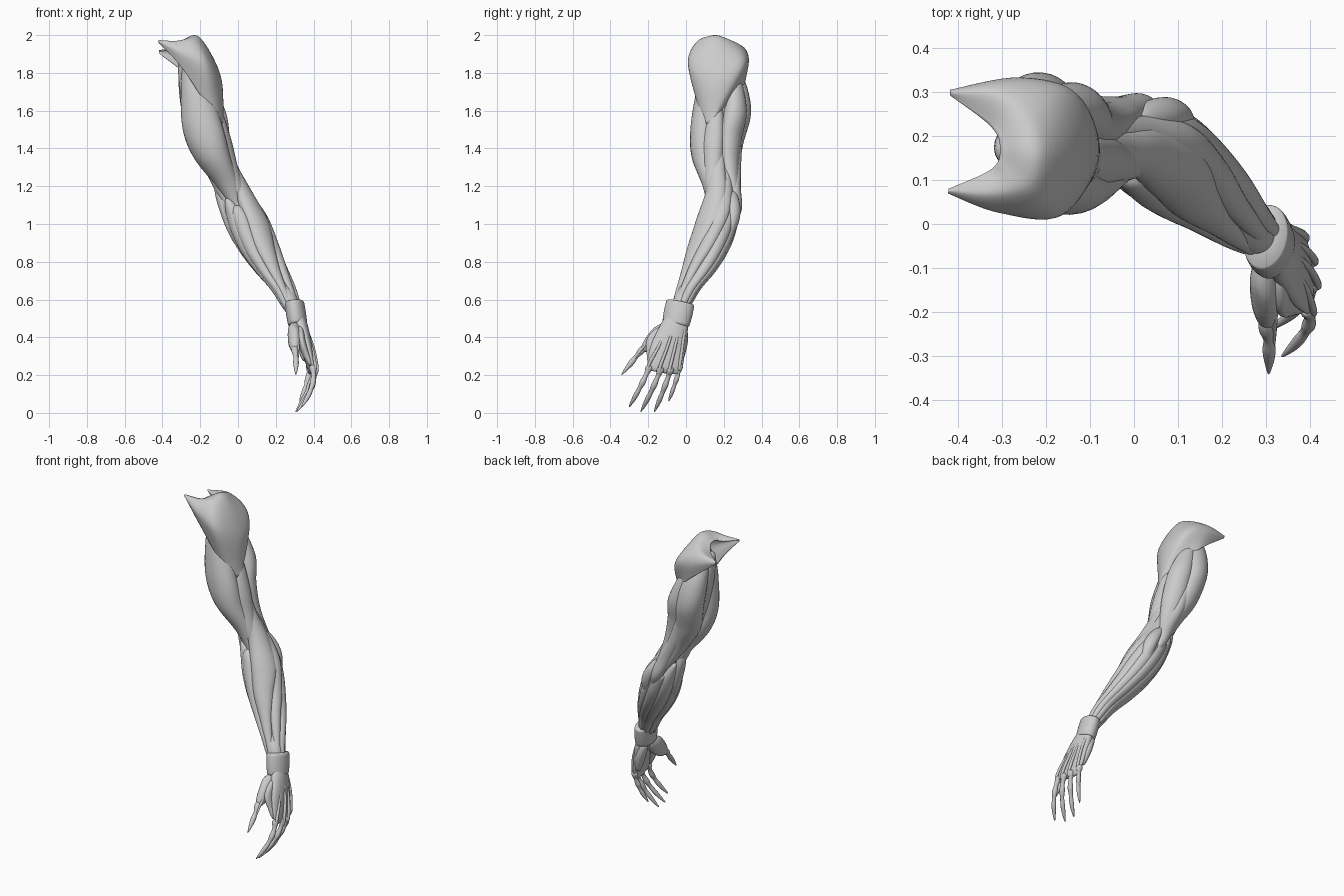
import bpy, bmesh, math
from mathutils import Vector

def catmull(rows, steps):
    """Smooth curve through rows of numbers."""
    out, n = [], len(rows)
    for i in range(n - 1):
        p0, p1, p2, p3 = (rows[max(i - 1, 0)], rows[i], rows[i + 1], rows[min(i + 2, n - 1)])
        for s in range(steps + (i == n - 2)):
            t = s / steps
            out.append([0.5 * (2*b + (c - a)*t + (2*a - 5*b + 4*c - d)*t*t + (3*b - a - 3*c + d)*t**3)
                        for a, b, c, d in zip(p0, p1, p2, p3)])
    return out

def make(name, verts, faces):
    me = bpy.data.meshes.new(name)
    me.from_pydata(verts, [], faces)
    for p in me.polygons:
        p.use_smooth = True
    ob = bpy.data.objects.new(name, me)
    bpy.context.collection.objects.link(ob)
    return ob

def skin(name, rings):
    """Closed loft through rings of points."""
    n = len(rings[0])
    verts = [v for r in rings for v in r]
    faces = [(k*n + i, k*n + (i + 1) % n, (k + 1)*n + (i + 1) % n, (k + 1)*n + i)
             for k in range(len(rings) - 1) for i in range(n)]
    faces += [tuple(range(n))[::-1], tuple(range(len(verts) - n, len(verts)))]
    ob = make(name, verts, faces)
    bm = bmesh.new()
    bm.from_mesh(ob.data)
    bmesh.ops.recalc_face_normals(bm, faces=bm.faces)
    bm.to_mesh(ob.data)
    bm.free()
    return ob

def rounding(k, n, power):
    return max(0.03, math.sqrt(max(0, 1 - abs(2*k/(n - 1) - 1)**power)))

def tube(name, rows, wide=(0.2, 0.98, 0), steps=8, n=18, power=10):
    """Rows of x, y, z, half width, half depth, square to the path."""
    pts, rings = catmull(rows, steps), []
    for k, p in enumerate(pts):
        c = Vector(p[:3])
        t = (Vector(pts[min(k + 1, len(pts) - 1)][:3]) - Vector(pts[max(k - 1, 0)][:3])).normalized()
        u = Vector(wide)
        u = (u - t*u.dot(t)).normalized()
        v, f = t.cross(u), rounding(k, len(pts), power)
        rings.append([c + u*math.cos(a)*p[3]*f + v*math.sin(a)*p[4]*f
                      for a in (2*math.pi*i/n for i in range(n))])
    return skin(name, rings)

# Limb axis: z, x, y, radius
AXIS = [(2.0, -.26, .17, .1), (1.75, -.215, .18, .12), (1.6, -.19, .185, .12), (1.4, -.14, .17, .12),
        (1.2, -.035, .185, .095), (1.1, .01, .18, .105), (1.0, .055, .16, .12), (.9, .092, .13, .118),
        (.8, .148, .092, .106), (.7, .21, .038, .083), (.6, .275, -.025, .06), (.5, .307, -.045, .052)]

def axis(z):
    for a, b in zip(AXIS, AXIS[1:]):
        if z >= b[0]:
            t = (a[0] - z)/(a[0] - b[0])
            return [p + (q - p)*t for p, q in zip(a[1:], b[1:])]
    return AXIS[-1][1:]

def muscle(name, rows, n=28, power=6):
    """Rows of z, angle round the limb, distance from its axis, half width, half depth."""
    ctl = []
    for z, ang, dist, w, d in rows:
        a, (x, y, _) = math.radians(ang), axis(z)
        ctl.append((x + dist*math.cos(a), y + dist*math.sin(a), z, w, d, a))
    pts, rings = catmull(ctl, 9), []
    for k, (x, y, z, w, d, a) in enumerate(pts):
        f = rounding(k, len(pts), power)
        o, s = Vector((math.cos(a), math.sin(a), 0)), Vector((-math.sin(a), math.cos(a), 0))
        rings.append([Vector((x, y, z)) + s*math.cos(q)*w*f + o*math.sin(q)*d*f
                      for q in (2*math.pi*i/n for i in range(n))])
    return skin(name, rings)

# Deep core of the limb
muscle("arm_core", [(z, 0, 0, axis(z)[2]*.7, axis(z)[2]*.7)
                    for z in (1.92, 1.75, 1.6, 1.4, 1.2, 1.1, 1.0, .9, .8, .7, .6, .5)], power=14)

# Deltoid: columns from front horn round to back horn, rows inner edge to lower edge
cols = [
    [(-.422, .08, 1.972), (-.422, .075, 1.974), (-.422, .069, 1.968), (-.42, .072, 1.96)],
    [(-.34, .115, 1.955), (-.325, .065, 1.968), (-.305, .025, 1.91), (-.30, .045, 1.83)],
    [(-.31, .14, 1.965), (-.235, .08, 1.98), (-.165, .02, 1.84), (-.165, .06, 1.63)],
    [(-.305, .17, 1.965), (-.205, .16, 1.99), (-.092, .155, 1.78), (-.088, .105, 1.53)],
    [(-.31, .20, 1.955), (-.235, .25, 1.965), (-.13, .295, 1.83), (-.085, .175, 1.59)],
    [(-.34, .235, 1.925), (-.31, .30, 1.94), (-.26, .333, 1.87), (-.21, .31, 1.74)],
    [(-.418, .292, 1.915), (-.418, .298, 1.92), (-.418, .305, 1.912), (-.415, .302, 1.90)]]
flat = catmull([[v for p in c for v in p] for c in cols], 8)
grid = [catmull([r[i:i + 3] for i in (0, 3, 6, 9)], 8) for r in flat]
m = len(grid[0])
delt = make("deltoid", [p for c in grid for p in c],
            [(i*m + j, i*m + j + 1, (i + 1)*m + j + 1, (i + 1)*m + j)
             for i in range(len(grid) - 1) for j in range(m - 1)])
sol = delt.modifiers.new("thickness", "SOLIDIFY")
sol.thickness, sol.offset, sol.thickness_clamp = .02, -1, 1.0

# Upper arm muscles
muscle("biceps", [(1.88, -120, .05, .05, .04), (1.7, -105, .062, .085, .07), (1.5, -105, .075, .11, .08),
                  (1.35, -112, .06, .1, .085), (1.2, -115, .04, .065, .06), (1.08, -120, .04, .03, .03),
                  (.98, -115, .05, .015, .015)])
muscle("brachialis", [(1.65, -10, .075, .03, .03), (1.45, -25, .075, .06, .045), (1.3, -45, .05, .055, .05),
                      (1.08, -60, .04, .03, .03)])
muscle("inner_brachialis", [(1.45, 195, .07, .04, .03), (1.3, 190, .05, .05, .045), (1.15, 190, .055, .04, .04),
                            (1.02, 200, .05, .025, .025)])
muscle("coracobrachialis", [(1.9, 190, .05, .035, .03), (1.7, 180, .07, .045, .03), (1.45, 175, .065, .03, .03)])
muscle("triceps_lateral_head", [(1.8, 75, .09, .04, .03), (1.6, 52, .098, .068, .055), (1.45, 52, .08, .068, .052),
                                (1.3, 70, .06, .055, .045), (1.12, 80, .085, .025, .02)])
muscle("triceps_long_head", [(1.86, 130, .07, .05, .04), (1.72, 112, .085, .075, .065), (1.58, 110, .09, .08, .075),
                             (1.42, 118, .075, .075, .062), (1.28, 122, .055, .06, .05), (1.1, 105, .085, .03, .025)])
muscle("triceps_tendon", [(1.55, 85, .1, .03, .03), (1.35, 90, .085, .04, .035), (1.2, 92, .07, .045, .035),
                          (1.08, 92, .088, .035, .032), (.98, 95, .085, .02, .02)])

# Elbow
muscle("elbow_anconeus", [(1.18, 62, .06, .03, .03), (1.09, 55, .09, .04, .034), (1.0, 62, .1, .035, .026),
                          (.88, 85, .085, .015, .015)])
muscle("inner_elbow", [(1.22, 175, .06, .025, .025), (1.13, 180, .082, .035, .03), (1.0, 178, .1, .035, .027),
                       (.88, 175, .1, .02, .02)])

# Forearm muscles
muscle("brachioradialis", [(1.45, 8, .07, .025, .025), (1.3, -12, .052, .045, .04), (1.17, -25, .05, .06, .05),
                           (1.02, -42, .066, .075, .055), (.88, -62, .074, .058, .046), (.74, -80, .062, .034, .028),
                           (.53, -95, .04, .018, .014)])
muscle("long_wrist_extensor", [(1.36, 35, .055, .022, .022), (1.2, 28, .045, .042, .036), (1.05, 10, .074, .048, .045),
                               (.9, -8, .08, .045, .042), (.75, -28, .065, .03, .028), (.53, -45, .04, .016, .014)])
for name, start, top in [("finger_extensor", 45, 1.17), ("small_finger_extensor", 76, 1.13),
                         ("ulnar_extensor", 108, 1.08), ("ulnar_flexor", 148, 1.16),
                         ("palmar_flexor", 190, 1.18), ("finger_flexor", 228, 1.14), ("radial_flexor", 258, 1.1)]:
    rows = []
    for k, z in enumerate((top, 1.05, .95, .85, .75, .65, .53)):
        r = axis(z)[2]
        rows.append((z, start - 6*k, r*.66, r*(.3 if k == 0 else .4), r*.33))
    muscle(name, rows)

# Wrist band
tube("wrist_band", [(.298, -.028, .59, .076, .05), (.307, -.042, .527, .077, .052), (.317, -.056, .462, .072, .05)],
     wide=(.15, .98, 0), n=32, power=16)

# Palm and thumb
W = (-.12, 1, .1)
tube("palm", [(.314, -.045, .51, .062, .04), (.34, -.068, .43, .078, .037), (.365, -.095, .34, .092, .03),
              (.386, -.112, .25, .094, .021), (.39, -.118, .21, .086, .012)], W, n=28)
tube("thumb_ball", [(.305, -.07, .47, .03, .028), (.30, -.125, .42, .052, .036), (.30, -.18, .37, .045, .033),
                    (.302, -.235, .33, .018, .018)], (0, .6, .8), n=22, power=6)
tube("thumb_web", [(.325, -.1, .45, .035, .022), (.335, -.16, .38, .048, .022), (.36, -.175, .31, .034, .018),
                   (.388, -.19, .25, .015, .014)], W, power=6)
tube("little_finger_pad", [(.30, -.02, .47, .025, .025), (.33, -.025, .38, .035, .028), (.36, -.035, .27, .02, .018)],
     W, power=6)
tube("thumb", [(.298, -.215, .35, .018, .018), (.302, -.24, .325, .018, .018), (.306, -.262, .30, .012, .012),
               (.307, -.286, .27, .015, .015), (.307, -.312, .238, .011, .011), (.306, -.342, .2, .003, .003)],
     (0, .8, .6), steps=6)

# Fingers with knuckle swellings, and the tendons on the back of the hand
fingers = {"index": ((.395, -.195, .24), (.335, -.302, .03)), "middle": ((.405, -.135, .23), (.31, -.24, .005)),
           "ring": ((.398, -.082, .23), (.305, -.168, .005)), "little": ((.378, -.03, .25), (.325, -.093, .06))}
bulges = [(-.06, .015), (.03, .019), (.2, .012), (.4, .016), (.55, .0115), (.7, .013), (.85, .01), (1, .003)]
for k, (name, (a, b)) in enumerate(fingers.items()):
    A, B = Vector(a), Vector(b)
    rows = []
    for t, r in bulges:
        c = A.lerp(B, t) + Vector((.036, .012, .01))*3*t*(1 - t)*(1, 1, .75, .5)[k]
        rows.append((*c, r*(.85 if name == "little" else 1), r))
    tube(name + "_finger", rows, W, steps=5, n=14, power=20)
    start = Vector((.348 - .006*abs(k - 1), -.085 + .027*k, .48))
    mid = start.lerp(A, .5) + Vector((.018, 0, 0))
    tube(name + "_tendon", [(*start, .009, .009), (*mid, .008, .009), (*(A + Vector((.012, 0, .02))), .009, .009),
                            (*(A + Vector((.01, -.01, -.03))), .007, .007)], W, steps=6, n=10)
tube("thumb_tendon", [(.325, -.1, .475, .008, .008), (.322, -.17, .41, .008, .008), (.318, -.235, .337, .007, .007),
                      (.316, -.28, .277, .005, .005)], (0, .7, .7), steps=6, n=10)
